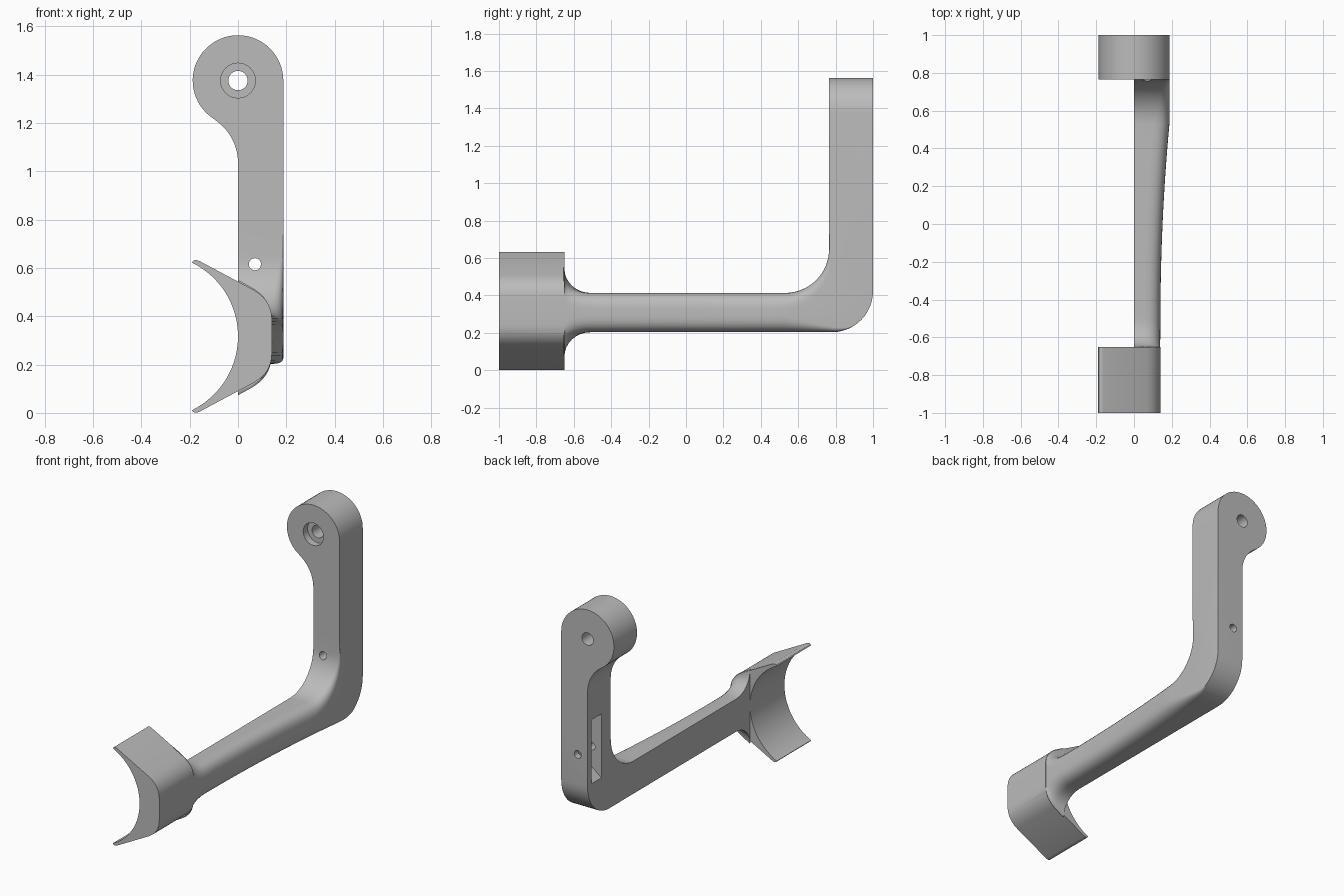
import bpy, bmesh, math
from mathutils import Vector

if "Cube" in bpy.data.objects:
    bpy.data.objects.remove(bpy.data.objects["Cube"])

grey = bpy.data.materials.new("plain_grey")
grey.use_nodes = True
grey.diffuse_color = (0.5, 0.5, 0.5, 1)
grey.node_tree.nodes["Principled BSDF"].inputs["Base Color"].default_value = grey.diffuse_color


def loft(name, rings):
    """Skin a closed solid through rings of equal point count."""
    bm = bmesh.new()
    loops = [[bm.verts.new(p) for p in ring] for ring in rings]
    for a, b in zip(loops, loops[1:]):
        for i in range(len(a)):
            j = (i + 1) % len(a)
            bm.faces.new((a[i], a[j], b[j], b[i]))
    bm.faces.new(loops[0])
    bm.faces.new(loops[-1])
    bmesh.ops.recalc_face_normals(bm, faces=bm.faces)
    mesh = bpy.data.meshes.new(name)
    bm.to_mesh(mesh)
    bm.free()
    mesh.materials.append(grey)
    obj = bpy.data.objects.new(name, mesh)
    bpy.context.collection.objects.link(obj)
    return obj


def extrude(name, profile, y0, y1):
    return loft(name, [[(x, y, z) for x, z in profile] for y in (y0, y1)])


def arc(cx, cz, r, a0, a1, n):
    steps = [math.radians(a0 + (a1 - a0) * i / n) for i in range(n + 1)]
    return [(cx + r * math.cos(a), cz + r * math.sin(a)) for a in steps]


def bend(a, corner, b, n=8):
    """Rounded corner between two points."""
    a, c, b = Vector(a), Vector(corner), Vector(b)
    return [tuple(a * (1 - t) ** 2 + c * 2 * t * (1 - t) + b * t * t)
            for t in (i / n for i in range(n + 1))]


def combine(target, tool, operation):
    mod = target.modifiers.new(operation.lower(), "BOOLEAN")
    mod.operation, mod.object, mod.solver = operation, tool, "EXACT"
    bpy.context.view_layer.objects.active = target
    bpy.ops.object.modifier_apply(modifier=mod.name)
    bpy.data.objects.remove(tool)


# Head and upper post: round eye, concave fillet, straight stem
EYE_Z, WIDE, POST_Y = 1.375, 0.1875, 0.765
profile = arc(0, EYE_Z, WIDE, 0, 237.8, 40)
profile += arc(-0.214, 1.034, 0.214, 57.8, 0, 14)[1:]
profile += [(0, 0.75), (WIDE, 0.75)]
bracket = extrude("bracket", profile, POST_Y, 1.0)

# Arm and elbow: stations hold inner point, outer point, width, roundings, flare
LOW, HIGH, ROUND = 0.203, 0.413, 0.085


def width(y):
    t = min(max((y + 0.5) / 1.03, 0), 1)
    return 0.14 + (WIDE - 0.14) * t * t


stations = [((-0.655, 0.55), (-0.655, 0.083), 0.138, ROUND, ROUND, 1)]
for i in range(9):
    a = math.radians(90 * i / 8)
    y, rise = -0.51 - 0.14 * math.cos(a), 0.13 * (1 - math.sin(a))
    stations.append(((y, HIGH + rise), (y, LOW - rise), 0.138 + 0.002 * i / 8,
                     ROUND, ROUND, rise / 0.13))
for i in range(1, 17):
    y = -0.51 + 1.04 * i / 16
    stations.append(((y, HIGH), (y, LOW), width(y), ROUND, ROUND, 0))
STEPS, STRAIGHT = 16, 4
inner = arc(0.53, HIGH + 0.235, 0.235, -90, 0, STEPS)
outer = [(0.53 + 0.25 * i / STRAIGHT, LOW) for i in range(STRAIGHT)]
outer += arc(0.78, LOW + 0.22, 0.22, -90, 0, STEPS - STRAIGHT)
for k in range(1, STEPS + 1):
    stations.append((inner[k], outer[k], WIDE, ROUND * (1 - k / (STEPS + 2)),
                     ROUND * max(0.002, 1 - k / 8), 0))
stations.append(((POST_Y, 0.75), (1.0, 0.75), WIDE, 0.0002, 0.0002, 0))


def section(station):
    p, q, w, r_in, r_out, flare = station
    p, q = Vector(p), Vector(q)
    h = (p - q).length
    drop = 0.55 * w * flare

    def at(x, t):
        v = q + (p - q) * (t / h)
        return (x, v.x, v.y)

    low = bend((w - r_out, drop * (1 - r_out / w)), (w, drop), (w, drop + r_out))
    top = bend((w, h - drop - r_in), (w, h - drop), (w - r_in, h - drop * (1 - r_in / w)))
    return [at(x, t) for x, t in [(0, 0)] + low + top + [(0, h)]]


combine(bracket, loft("arm", [section(s) for s in stations]), "UNION")

# Cradle: open arc inside, tapered wings outside
MID = 0.3165
half = bend((0.14, MID + 0.07), (0.14, MID + 0.15), (0.065, MID + 0.192), 10)
half += bend((-0.16, MID + 0.312), (-0.185, MID + 0.322), (-0.19, MID + 0.305), 4)
hollow = arc(-0.34, MID, 0.34, 63.8, -63.8, 40)[1:-1]
mirrored = [(x, 2 * MID - z) for x, z in reversed(half)]
cradle = extrude("cradle", half + hollow + mirrored, -1.0, -0.65)
combine(bracket, cradle, "UNION")

# Bolt hole, counterbore, small screw hole
for x, z, r, y0, y1 in ((0, EYE_Z, 0.04, 0.7, 1.1), (0, EYE_Z, 0.072, 0.7, 0.81),
                        (0.07, 0.615, 0.025, 0.6, 1.1)):
    hole = extrude("hole_cutter", arc(x, z, r, 0, 360, 32)[:-1], y0, y1)
    combine(bracket, hole, "DIFFERENCE")

# Side pocket with a sloping floor
pocket = [(-0.05, 0.39), (0.14, 0.54), (0.14, 0.84), (-0.05, 0.84)]
combine(bracket, extrude("pocket_cutter", pocket, 0.86, 0.96), "DIFFERENCE")

# Smooth shading with crisp edges
bpy.ops.object.select_all(action="DESELECT")
bracket.select_set(True)
bpy.context.view_layer.objects.active = bracket
bpy.ops.object.shade_smooth_by_angle(angle=math.radians(30))
